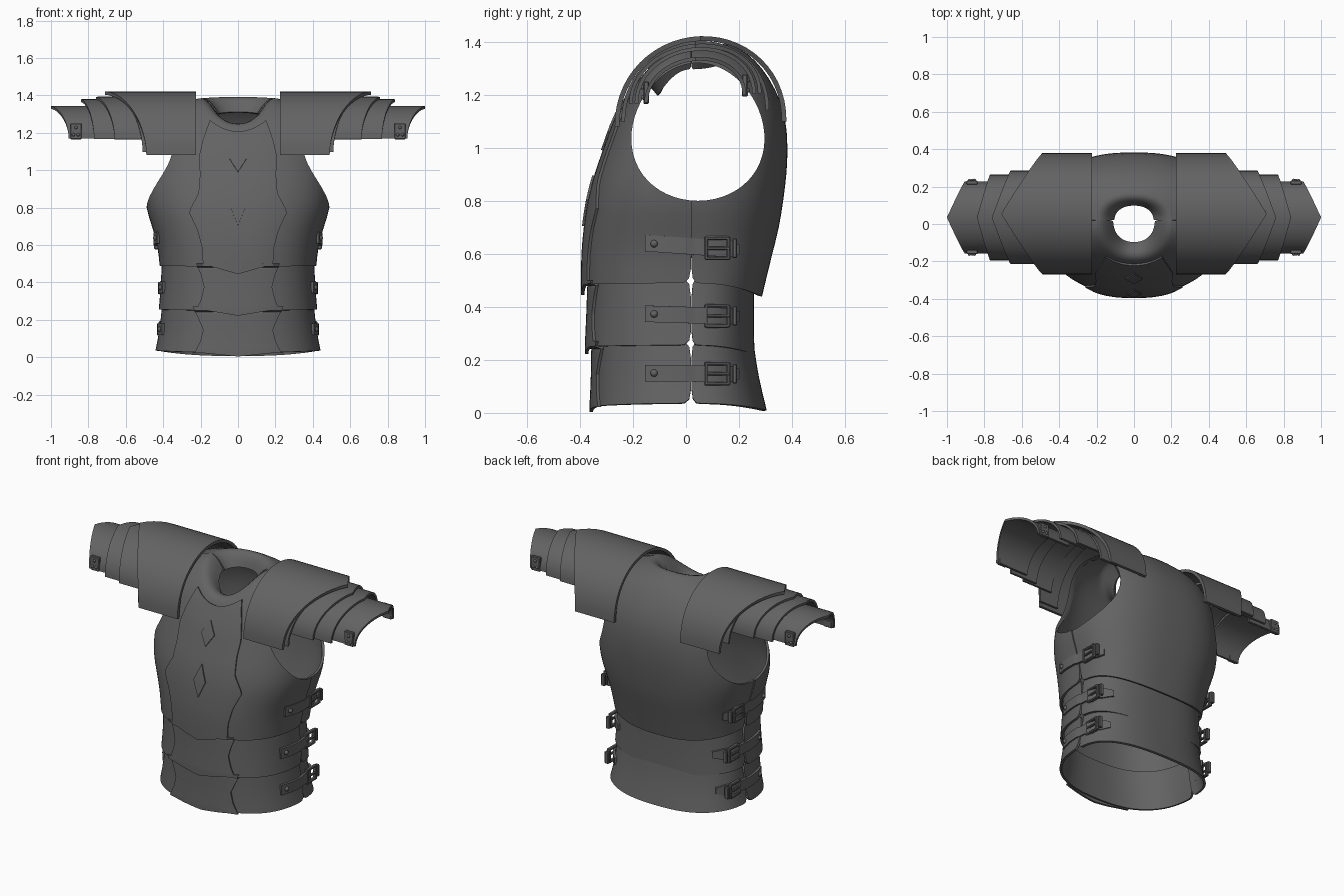
import bpy, bmesh, math
from mathutils import Vector
from mathutils.bvhtree import BVHTree

cube = bpy.data.objects.get("Cube")
if cube:
    bpy.data.objects.remove(cube)

steel = bpy.data.materials.new("dark_steel")
steel.use_nodes = True
COLOR = (0.125, 0.125, 0.125, 1)
steel.diffuse_color = COLOR
steel.node_tree.nodes["Principled BSDF"].inputs["Base Color"].default_value = COLOR
parts = []


def add_object(name, bm, mirror=False):
    mesh = bpy.data.meshes.new(name)
    bm.to_mesh(mesh)
    bm.free()
    mesh.materials.append(steel)
    obj = bpy.data.objects.new(name, mesh)
    bpy.context.collection.objects.link(obj)
    parts.append(obj)
    if mirror:
        obj.modifiers.new("mirror", 'MIRROR').use_mirror_merge = False
    return obj


def sheet(name, n, m, point, thick, mirror=False, subdivide=False):
    """Curved plate from point(u, v), thickened evenly to both sides."""
    bm = bmesh.new()
    rows = [[bm.verts.new(point(i / n, j / m)) for j in range(m + 1)] for i in range(n + 1)]
    for a, b in zip(rows, rows[1:]):
        for j in range(m):
            bm.faces.new((a[j], b[j], b[j + 1], a[j + 1]))
    obj = add_object(name, bm, mirror)
    if subdivide:
        obj.modifiers.new("subdivide", 'SUBSURF').levels = 1
    solid = obj.modifiers.new("solid", 'SOLIDIFY')
    solid.thickness, solid.offset = thick, 0
    return obj


def along(values, u):
    """Linear reading of an evenly spaced list."""
    k = min(int(u * (len(values) - 1)), len(values) - 2)
    f = u * (len(values) - 1) - k
    return values[k] * (1 - f) + values[k + 1] * f


# Torso rings: half width, front y, back y, then z at front, side and back
CHEST = [(.405, -.372, .28, .485, .49, .44), (.415, -.372, .318, .6, .6, .6),
         (.445, -.362, .345, .7, .7, .7), (.48, -.348, .36, .8, .8, .8),
         (.482, -.322, .373, .9, .9, .9), (.47, -.285, .378, 1, 1, 1),
         (.455, -.255, .37, 1.09, 1.1, 1.12), (.43, -.225, .332, 1.15, 1.21, 1.22),
         (.38, -.205, .28, 1.19, 1.3, 1.3), (.3, -.195, .23, 1.21, 1.35, 1.35),
         (.215, -.185, .18, 1.225, 1.37, 1.375), (.19, -.165, .155, 1.245, 1.385, 1.39),
         (.15, -.125, .125, 1.24, 1.36, 1.375), (.11, -.095, .105, 1.2, 1.3, 1.31)]
WAIST = [(.41, -.358, .252, .25, .255, .22), (.4, -.352, .248, .36, .36, .34),
         (.393, -.348, .25, .5, .51, .48)]
HIP = [(.428, -.34, .298, .025, .035, .008), (.405, -.334, .265, .14, .14, .14),
       (.393, -.333, .25, .27, .27, .25)]
MID_Y = .02


def half_shell(name, rings, front):
    grow = .007 if front else 0

    def point(u, v):
        hw, yf, yb, zf, zs, zb = rings[round(v * (len(rings) - 1))]
        t = math.pi * u + (math.pi if front else 0)
        c, s = math.cos(t), math.sin(t)
        e = .8 if hw > .37 else .92
        reach, z_end = (MID_Y - yf, zf) if front else (yb - MID_Y, zb)
        x = math.copysign(abs(c) ** e, c) * (hw + grow)
        y = MID_Y + math.copysign(abs(s) ** e, s) * (reach + grow)
        return x, y, zs + (z_end - zs) * s * s
    return sheet(name, 40, len(rings) - 1, point, .014, subdivide=True)


# Arm hole cutter
bm = bmesh.new()
bmesh.ops.create_cone(bm, cap_ends=True, segments=56, radius1=1, radius2=1, depth=1)
for v in bm.verts:
    c, s, d = v.co
    v.co = (.47 + d * .5, .045 + .25 * c * (1 - .1 * s), 1.06 + .26 * s)
bmesh.ops.recalc_face_normals(bm, faces=bm.faces)
cutter = add_object("arm_hole_cutter", bm, mirror=True)
cutter.hide_render = True
cutter.display_type = 'WIRE'
parts.remove(cutter)

shells = []
for label, rings in (("chest", CHEST), ("waist", WAIST), ("hip", HIP)):
    for side in ("front", "back"):
        shell = half_shell(f"{label}_{side}_plate", rings, side == "front")
        shells.append(shell)
        if label == "chest":
            cut = shell.modifiers.new("arm_holes", 'BOOLEAN')
            cut.operation, cut.solver, cut.object = 'DIFFERENCE', 'EXACT', cutter

bpy.context.view_layer.update()
deps = bpy.context.evaluated_depsgraph_get()
trees = [BVHTree.FromObject(s, deps) for s in shells]


def hit(origin, direction):
    found = [t.ray_cast(Vector(origin), Vector(direction)) for t in trees]
    found = [f for f in found if f[0] is not None]
    return min(found, key=lambda f: f[3])[0] if found else None


def front_y(x, z):
    p = hit((x, -3, z), (0, 1, 0))
    return p.y if p else -.19


def side_x(y, z):
    p = hit((3, y, z), (-1, 0, 0))
    return p.x if p else .4


# Raised centre panels, pointed at the bottom
def centre_panel(name, widths, bottom, dip, top, rise):
    def point(u, v):
        a = 2 * u - 1
        low = bottom - dip * max(0, 1 - 1.3 * abs(a))
        z = low + (top + rise * a * a - low) * v
        x = a * along(widths, v)
        return x, front_y(x, max(z, bottom + .012)) - .004, z
    return sheet(name, 24, 30, point, .013)


centre_panel("chest_centre_panel", (.185, .19, .215, .262, .21, .202, .208, .185, .15),
             .485, .04, 1.205, .06)
centre_panel("waist_centre_panel", (.22, .195, .18, .195, .22), .25, .028, .5, 0)
centre_panel("hip_centre_panel", (.23, .2, .185, .21, .24), .022, .018, .27, 0)

# Diamond ornaments
for name, zc, w, h in (("upper_diamond", 1.06, .045, .07), ("lower_diamond", .8, .04, .095)):
    def diamond(u, v):
        x, z = w * (u + v - 1), zc + h * (u - v)
        return x, front_y(x, z) - .012, z
    sheet(name, 6, 6, diamond, .012)


# Shoulder plates: arches over the arm with a pointed outer edge
def arch(name, inner, end, tip, yc, ry, z_end, z_top, thick, tilt):
    def point(u, v):
        t = math.pi * u
        c, s = math.cos(t), math.sin(t)
        x_out = end + (tip - end) * (1 - abs(c)) ** .9
        y = yc - ry * c
        z = z_end + (z_top - z_end) * s ** .95 + tilt * (y - yc)
        return inner + (x_out - inner) * v, y, z
    return sheet(name, 28, 6, point, thick, mirror=True)


arch("shoulder_plate", .225, .49, .71, .055, .315, 1.09, 1.412, .018, .03)
arch("upper_arm_plate", .38, .51, .66, .035, .272, 1.12, 1.395, .014, .08)
arch("second_arm_plate", .45, .66, .76, .035, .243, 1.185, 1.385, .014, .08)
arch("third_arm_plate", .58, .77, .84, .035, .222, 1.185, 1.372, .014, .08)
arch("outer_arm_plate", .68, .905, 1.0, .035, .185, 1.185, 1.335, .014, .08)


def box(name, centre, size, bevel=.004):
    bm = bmesh.new()
    bmesh.ops.create_cube(bm, size=1)
    for v in bm.verts:
        v.co = Vector(centre) + Vector(p * q for p, q in zip(v.co, size))
    bmesh.ops.bevel(bm, geom=bm.edges[:], offset=bevel, segments=1, affect='EDGES')
    return add_object(name, bm, mirror=True)


def rivet(name, centre, r):
    bm = bmesh.new()
    bmesh.ops.create_uvsphere(bm, u_segments=12, v_segments=8, radius=r)
    bmesh.ops.translate(bm, vec=centre, verts=bm.verts)
    return add_object(name, bm, mirror=True)


# Riveted tabs on the outer arm plates
for side, y, z, out in (("front", -.15, 1.208, -1), ("back", .222, 1.235, 1)):
    box(f"{side}_arm_tab", (.866, y, z), (.06, .022, .085))
    for dx, dz in ((0, .02), (-.012, -.018), (.014, -.018)):
        rivet(f"{side}_arm_tab_rivet", (.866 + dx, y + out * .011, z + dz), .009)

# Side straps with buckles
for label, z0, slope in (("chest", .638, -.07), ("waist", .373, -.03), ("hip", .15, -.01)):
    def height(y):
        return z0 + slope * (y + .12)

    def strap_point(u, v):
        y = -.153 + .35 * u
        half = .031 if u < .9 else .031 - .12 * (u - .9)
        z = height(y) + half * (2 * v - 1)
        return side_x(y, height(y)) + .006, y, z
    sheet(f"{label}_strap", 20, 2, strap_point, .014, mirror=True)
    x = side_x(-.12, height(-.12))
    rivet(f"{label}_strap_rivet", (x + .012, -.12, height(-.12)), .014)
    yb, zb = .118, height(.118)
    x = side_x(yb, zb) + .016
    for dy in (-.042, .042):
        box(f"{label}_buckle_upright", (x, yb + dy, zb), (.024, .014, .088))
    for dz in (-.038, .038):
        box(f"{label}_buckle_rail", (x, yb, zb + dz), (.022, .088, .014))
    box(f"{label}_buckle_prong", (x + .006, yb + .005, zb), (.014, .09, .012), .003)
    box(f"{label}_strap_keeper", (x - .004, yb + .066, zb), (.026, .018, .074))

# Apply modifiers and shade
bpy.ops.object.select_all(action='DESELECT')
for obj in parts:
    obj.select_set(True)
bpy.context.view_layer.objects.active = parts[0]
bpy.ops.object.convert(target='MESH')
bpy.ops.object.shade_smooth_by_angle(angle=math.radians(35))
bpy.data.objects.remove(cutter)
